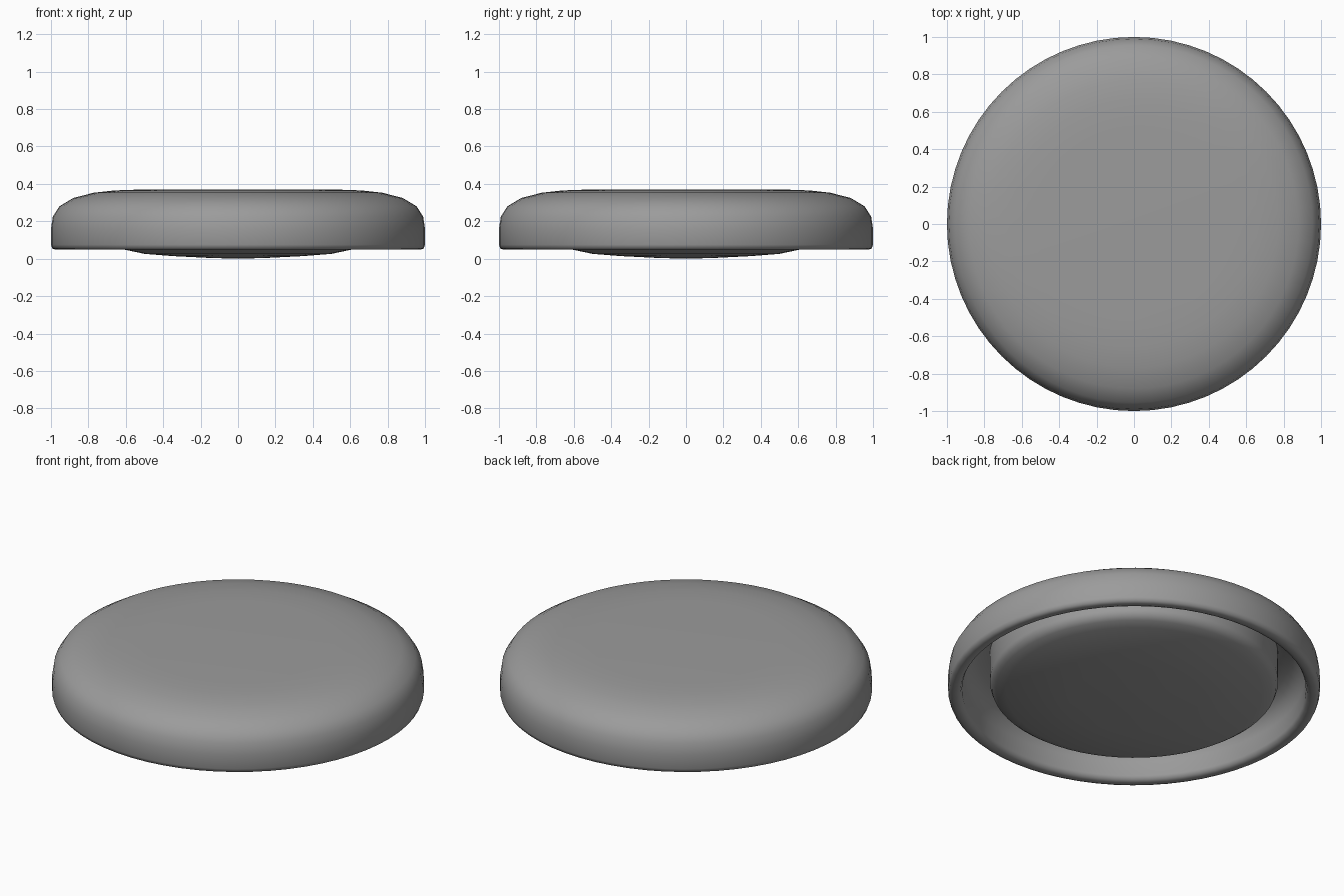
import bpy, math

if "Cube" in bpy.data.objects:
    bpy.data.objects.remove(bpy.data.objects["Cube"])

# Dark grey finish shared by both parts
grey = bpy.data.materials.new("dark_grey")
grey.diffuse_color = (0.33, 0.33, 0.33, 1)
grey.use_nodes = True
grey.node_tree.nodes["Principled BSDF"].inputs["Base Color"].default_value = grey.diffuse_color


def lathe(name, profile, segments):
    """Revolve an (r, z) profile around the z axis."""
    verts, rings, faces = [], [], []
    for r, z in profile:
        count = 1 if r == 0 else segments
        rings.append([len(verts) + i for i in range(count)])
        for i in range(count):
            a = 2 * math.pi * i / segments
            verts.append((r * math.cos(a), r * math.sin(a), z))
    for low, high in zip(rings, rings[1:]):
        for i in range(segments):
            j = (i + 1) % segments
            if len(low) == 1:
                faces.append((low[0], high[j], high[i]))
            elif len(high) == 1:
                faces.append((low[i], low[j], high[0]))
            else:
                faces.append((low[i], low[j], high[j], high[i]))
    mesh = bpy.data.meshes.new(name)
    mesh.from_pydata(verts, [], faces)
    mesh.materials.append(grey)
    obj = bpy.data.objects.new(name, mesh)
    bpy.context.collection.objects.link(obj)
    bpy.ops.object.select_all(action='DESELECT')
    obj.select_set(True)
    bpy.context.view_layer.objects.active = obj
    bpy.ops.object.shade_smooth_by_angle(angle=math.radians(60))
    return obj


# Domed cap: inner ceiling, inner wall, rounded rim, outer wall, flat top
lathe("cap_shell", [
    (0, 0.30), (0.74, 0.30), (0.84, 0.28), (0.90, 0.23), (0.92, 0.16),
    (0.925, 0.075), (0.935, 0.055), (0.955, 0.048),
    (0.975, 0.048), (0.993, 0.055), (1.0, 0.075),
    (1.0, 0.16), (0.99, 0.225), (0.955, 0.28), (0.88, 0.325),
    (0.77, 0.353), (0.66, 0.365), (0.52, 0.37), (0, 0.37)], 64)

# Bulging plug that hangs from the ceiling inside the cap
lathe("inner_plug", [
    (0, 0.0), (0.15, 0.004), (0.35, 0.014), (0.50, 0.026), (0.60, 0.047),
    (0.69, 0.064), (0.74, 0.08), (0.765, 0.098), (0.775, 0.125),
    (0.775, 0.30)], 64)
